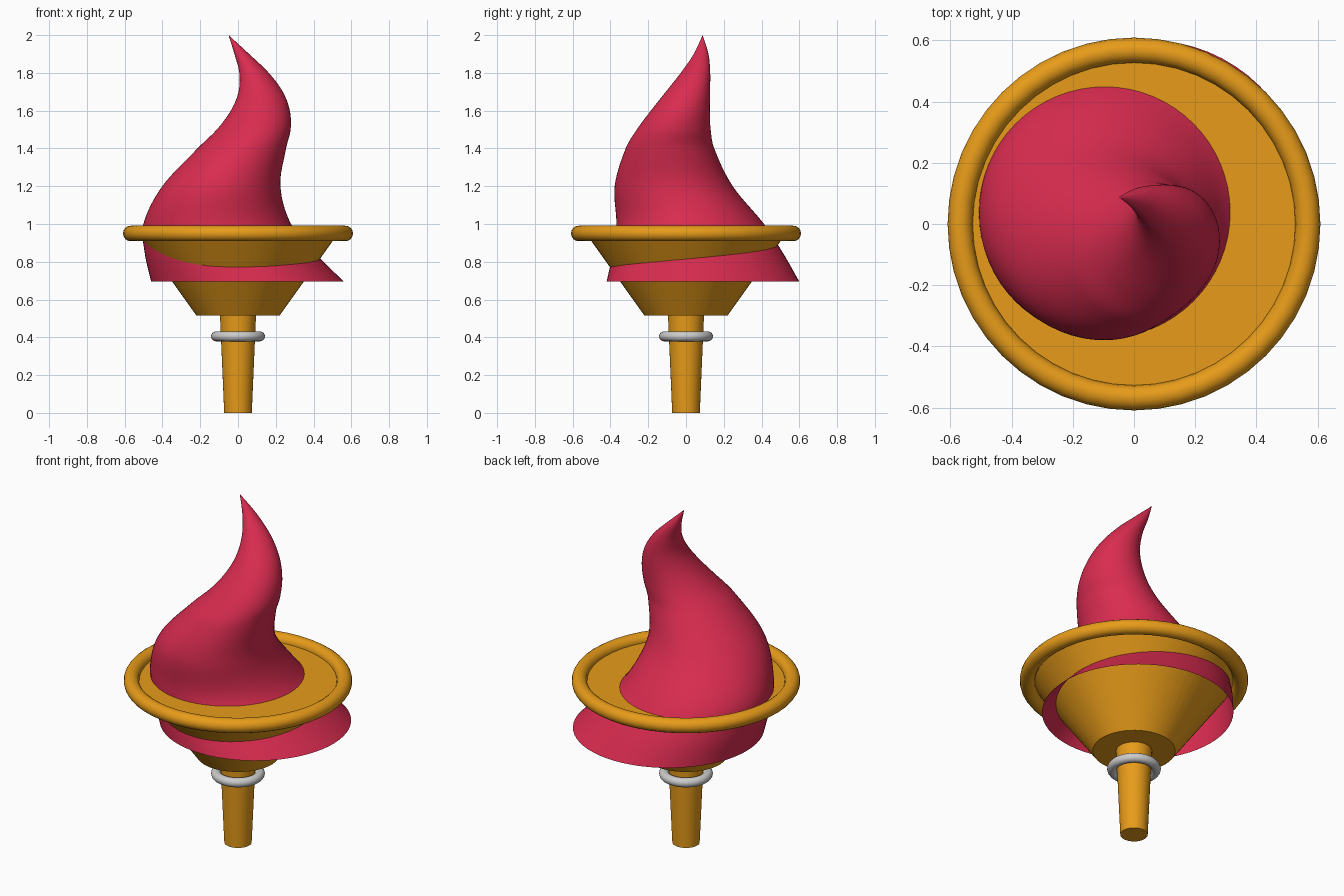
import bpy, bmesh, math
from mathutils import Vector

if "Cube" in bpy.data.objects:
    bpy.data.objects.remove(bpy.data.objects["Cube"])


def material(name, color):
    m = bpy.data.materials.new(name)
    m.diffuse_color = (*color, 1)
    m.use_nodes = True
    m.node_tree.nodes["Principled BSDF"].inputs["Base Color"].default_value = m.diffuse_color
    return m


GOLD = material("gold", (0.80, 0.33, 0.01))
RED = material("crimson", (0.70, 0.025, 0.08))


def finish(mat, name=None):
    ob = bpy.context.object
    if name:
        ob.name = name
    if mat:
        ob.data.materials.append(mat)
    bpy.ops.object.shade_smooth_by_angle(angle=math.radians(35))


def frustum(name, r1, r2, z0, z1, mat):
    bpy.ops.mesh.primitive_cone_add(vertices=48, radius1=r1, radius2=r2,
                                    depth=z1 - z0, location=(0, 0, (z0 + z1) / 2))
    finish(mat, name)


def ring(name, major, minor, z, mat):
    bpy.ops.mesh.primitive_torus_add(major_radius=major, minor_radius=minor, major_segments=48,
                                     minor_segments=16, location=(0, 0, z))
    finish(mat, name)


# Handle, bowl and rims
frustum("handle", 0.073, 0.096, 0, 0.53, GOLD)
frustum("bowl", 0.22, 0.53, 0.515, 0.95, GOLD)
ring("bowl_rim", 0.568, 0.041, 0.95, GOLD)
ring("handle_ring", 0.117, 0.026, 0.405, None)

# Flame: circles shrinking steadily while their centres swirl round the axis
Z0, Z1, R0, SIDES, STEPS = 0.695, 2.0, 0.51, 64, 8
keys = [Vector(k) for k in [
    (0.05, 0.09, Z0), (-0.045, 0.062, 0.85), (-0.11, 0.022, 1.0), (-0.088, -0.065, 1.2),
    (0.02, -0.085, 1.4), (0.083, -0.065, 1.5), (0.118, -0.03, 1.6), (0.12, 0.01, 1.7),
    (0.085, 0.05, 1.8), (0.02, 0.08, 1.9), (-0.05, 0.088, Z1)]]


def slope(i):
    a, b = keys[max(i - 1, 0)], keys[min(i + 1, len(keys) - 1)]
    return (b - a) / (b.z - a.z)


path = []
for i in range(len(keys) - 1):
    p, q = keys[i], keys[i + 1]
    h = q.z - p.z
    for s in range(STEPS):
        t = s / STEPS
        path.append(p * (2*t**3 - 3*t**2 + 1) + slope(i) * h * (t**3 - 2*t**2 + t)
                    + q * (3*t**2 - 2*t**3) + slope(i + 1) * h * (t**3 - t**2))

bm = bmesh.new()
rows = []
for c in path:
    r = R0 * (Z1 - c.z) / (Z1 - Z0)
    rows.append([bm.verts.new((c.x + r * math.cos(a), c.y + r * math.sin(a), c.z))
                 for a in (2 * math.pi * k / SIDES for k in range(SIDES))])
tip = bm.verts.new(keys[-1])
for k in range(SIDES):
    n = (k + 1) % SIDES
    for lo, hi in zip(rows, rows[1:]):
        bm.faces.new((lo[k], lo[n], hi[n], hi[k]))
    bm.faces.new((rows[-1][k], rows[-1][n], tip))
mesh = bpy.data.meshes.new("flame")
bm.to_mesh(mesh)
bm.free()
flame = bpy.data.objects.new("flame", mesh)
bpy.context.collection.objects.link(flame)
bpy.context.view_layer.objects.active = flame
bpy.ops.object.select_all(action='DESELECT')
flame.select_set(True)
finish(RED)
